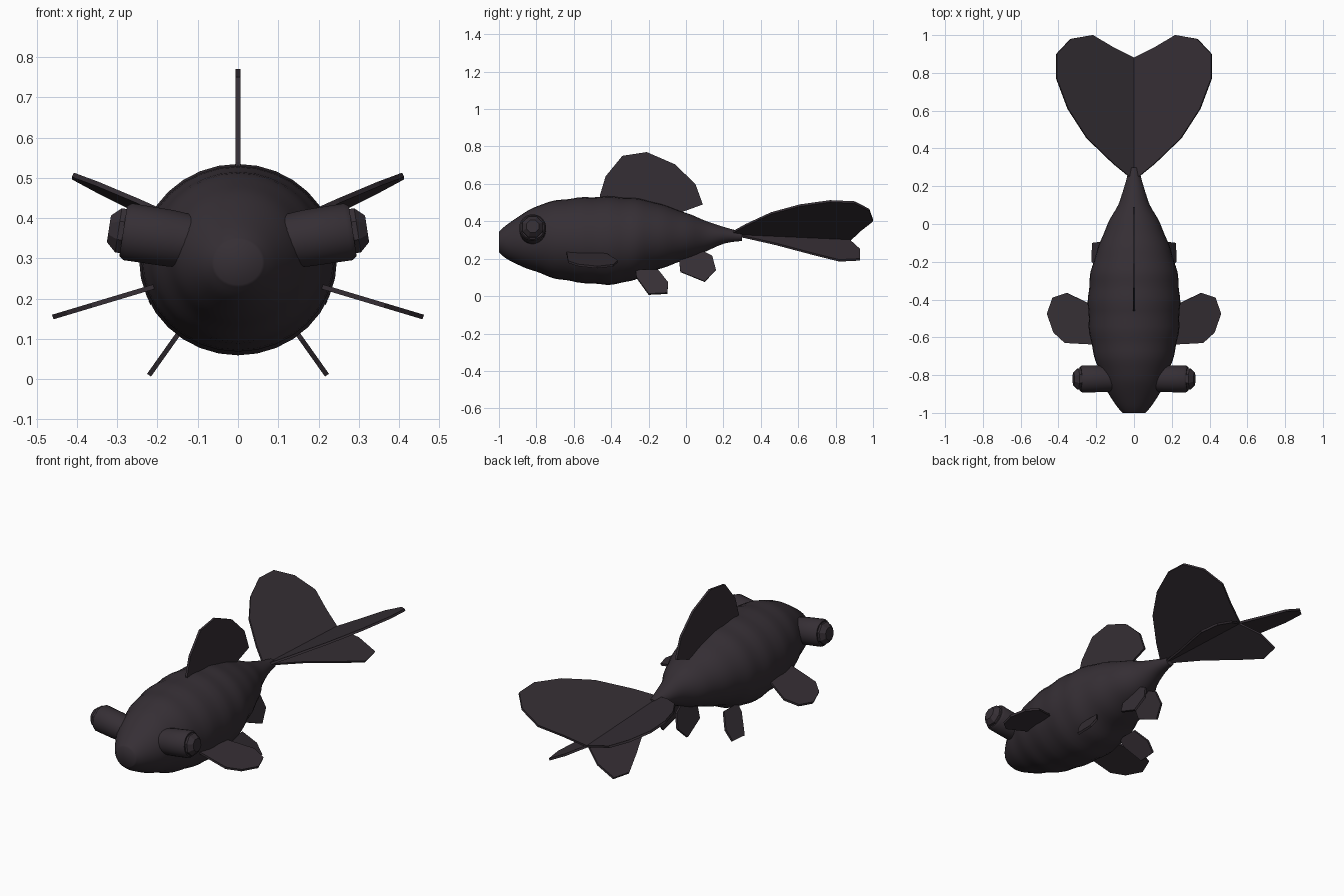
import bpy, bmesh, math
from mathutils import Vector

cube = bpy.data.objects.get("Cube")
if cube:
    bpy.data.objects.remove(cube)

# Single charcoal colour
skin = bpy.data.materials.new("charcoal")
skin.use_nodes = True
COLOR = (0.036, 0.028, 0.035, 1)
skin.diffuse_color = COLOR
shader = skin.node_tree.nodes["Principled BSDF"]
shader.inputs["Base Color"].default_value = COLOR
shader.inputs["Roughness"].default_value = 0.8


def finish(name, bm, smooth_angle=None):
    bmesh.ops.recalc_face_normals(bm, faces=bm.faces)
    mesh = bpy.data.meshes.new(name)
    bm.to_mesh(mesh)
    bm.free()
    mesh.materials.append(skin)
    obj = bpy.data.objects.new(name, mesh)
    bpy.context.collection.objects.link(obj)
    if smooth_angle:
        bpy.ops.object.select_all(action='DESELECT')
        obj.select_set(True)
        bpy.context.view_layer.objects.active = obj
        bpy.ops.object.shade_smooth_by_angle(angle=math.radians(smooth_angle))
    return obj


def loft(name, rings, smooth_angle):
    """Skin a list of equal rings of points and cap both ends."""
    bm = bmesh.new()
    loops = [[bm.verts.new(p) for p in ring] for ring in rings]
    n = len(loops[0])
    for a, b in zip(loops, loops[1:]):
        for i in range(n):
            j = (i + 1) % n
            bm.faces.new((a[i], a[j], b[j], b[i]))
    bm.faces.new(loops[0])
    bm.faces.new(loops[-1])
    return finish(name, bm, smooth_angle)


def fin(name, points, thickness=0.012):
    """Flat plate with the given outline, thickened evenly about its plane."""
    pts = [Vector(p) for p in points]
    normal = Vector()
    for p, q in zip(pts, pts[1:] + pts[:1]):
        normal += p.cross(q)
    half = normal.normalized() * thickness / 2
    return loft(name, [[p - half for p in pts], [p + half for p in pts]], None)


# Body: y, half width, bottom z, top z
stations = [
    (-1.0, .06, .235, .345), (-.96, .095, .20, .38), (-.88, .145, .16, .435),
    (-.8, .175, .13, .48), (-.7, .21, .095, .51), (-.58, .235, .075, .525),
    (-.42, .243, .062, .532), (-.3, .235, .08, .525), (-.2, .215, .125, .51),
    (-.1, .18, .16, .48), (0, .14, .195, .445), (.1, .085, .235, .405),
    (.2, .05, .28, .37), (.3, .025, .295, .345)]


def spline(a, b, c, d, t):
    return [q + .5 * t * (r - p + t * (2 * p - 5 * q + 4 * r - s + t * (3 * (q - r) + s - p)))
            for p, q, r, s in zip(a, b, c, d)]


body = []
SIDES, STEPS = 32, 4
last = len(stations) - 1
for i in range(last):
    for k in range(STEPS + (i == last - 1)):
        y, w, low, high = spline(stations[max(i - 1, 0)], stations[i], stations[i + 1],
                                 stations[min(i + 2, last)], k / STEPS)
        ripple = 1 + .012 * math.sin(y * 42) * min(1, (y + 1) * 3)
        mid, tall = (low + high) / 2, (high - low) / 2 * ripple
        body.append([(w * ripple * math.cos(math.tau * s / SIDES), y,
                      mid + tall * math.sin(math.tau * s / SIDES)) for s in range(SIDES)])
loft("body", body, 50)

# Dorsal fin: y, z
dorsal = [(-.46, .5), (-.46, .54), (-.43, .64), (-.34, .75), (-.21, .77),
          (-.06, .705), (.05, .6), (.09, .49), (-.02, .45), (-.1, .44)]
fin("dorsal_fin", [(0, y, z) for y, z in dorsal])

# Paired fin outlines: tail and pectoral as x, y; pelvic and anal as y, z
tail_upper = [(0, .23), (.11, .32), (.25, .455), (.35, .61), (.41, .77),
              (.41, .9), (.335, .98), (.22, 1), (.11, .935), (0, .88)]
tail_lower = [(0, .25), (.08, .48), (.165, .68), (.22, .82), (.2, .93), (.1, .93), (0, .87)]
pectoral = [(.18, -.45), (.24, -.42), (.355, -.365), (.43, -.39),
            (.46, -.475), (.425, -.575), (.365, -.63), (.18, -.64)]
pelvic = [(-.27, .14), (-.265, .1), (-.2, .01), (-.1, .015), (-.095, .07), (-.15, .14)]
anal = [(-.04, .22), (-.03, .13), (.1, .077), (.16, .14), (.14, .215), (.05, .26)]


def tail_axis(y):
    return .33 - .045 * (y - .25)


for side, label in ((1, "left"), (-1, "right")):
    fin(f"{label}_upper_tail_lobe", [(side * x, y, tail_axis(y) + .49 * x) for x, y in tail_upper])
    fin(f"{label}_lower_tail_lobe", [(side * x, y, tail_axis(y) - .52 * x) for x, y in tail_lower])
    fin(f"{label}_pectoral_fin", [(side * x, y, .222 - .3 * (x - .235)) for x, y in pectoral])
    fin(f"{label}_pelvic_fin", [(side * (.15 + .71 * (.11 - z)), y, z) for y, z in pelvic])
    fin(f"{label}_anal_fin", [(side * (.035 + .3 * (.215 - z)), y, z) for y, z in anal])

    # Telescope eye: barrel and faceted lens along an outward, slightly raised axis
    axis = Vector((side * .988, 0, .153))
    across = Vector((0, 1, 0))
    up = axis.cross(across)
    end = Vector((side * .285, -.82, .368))
    for part, sides, profile, angle in (
            ("eye_barrel", 24, [(-.18, .066), (-.115, .071), (-.012, .072), (0, .064)], 40),
            ("eye_lens", 8, [(-.01, .06), (.012, .06), (.036, .036)], None)):
        rings = []
        for offset, radius in profile:
            rings.append([end + axis * offset
                          + across * radius * math.cos(math.tau * (s + .5) / sides)
                          + up * radius * math.sin(math.tau * (s + .5) / sides)
                          for s in range(sides)])
        loft(f"{label}_{part}", rings, angle)
